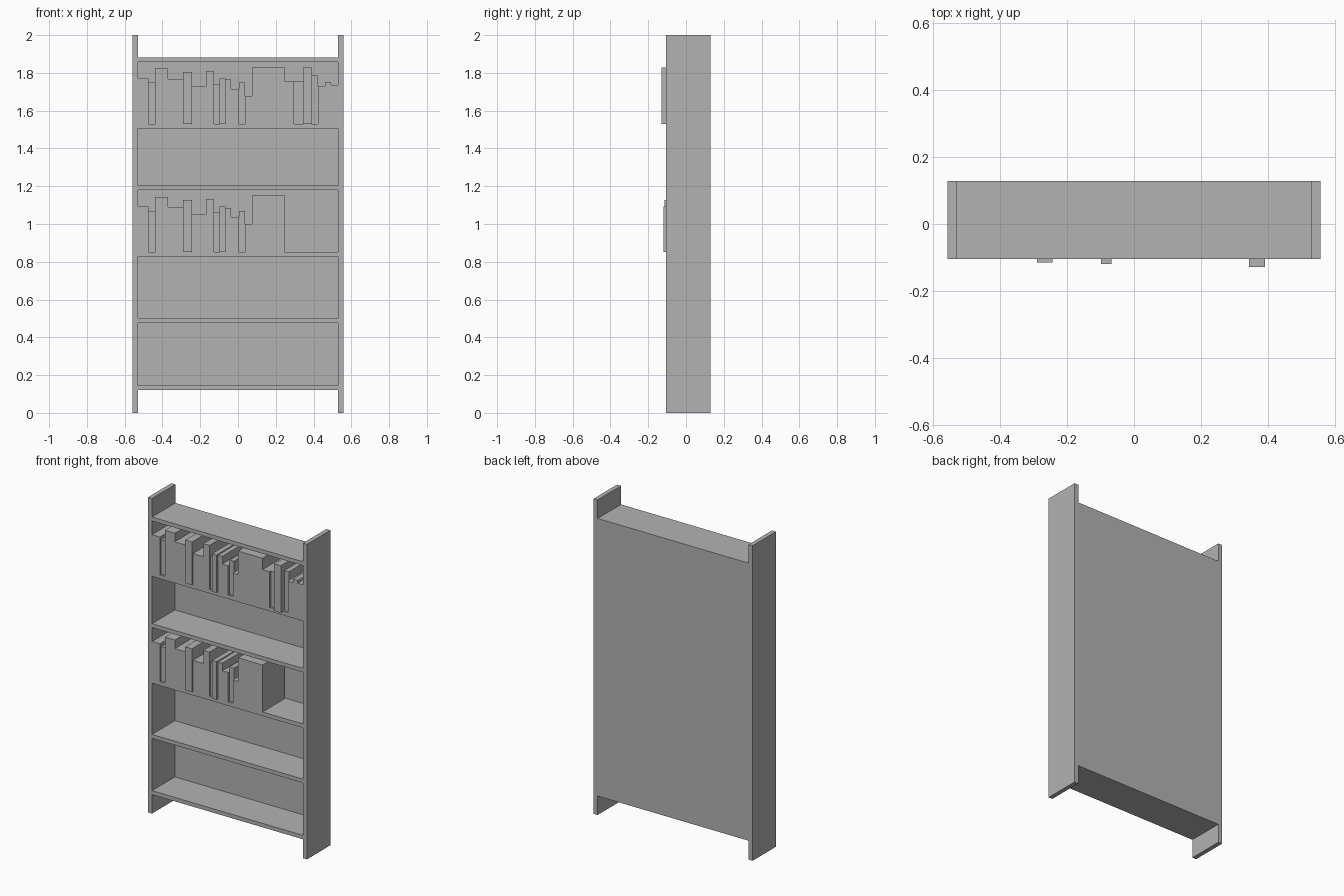
import bpy

if "Cube" in bpy.data.objects:
    bpy.data.objects.remove(bpy.data.objects["Cube"])

FRONT, BACK = -0.105, 0.129
INNER, OUTER = 0.53, 0.558
BOARD = 0.025

grey = bpy.data.materials.new("plain_grey")
grey.diffuse_color = (0.45, 0.45, 0.45, 1)
grey.use_nodes = True
grey.node_tree.nodes["Principled BSDF"].inputs["Base Color"].default_value = grey.diffuse_color


def box(name, x0, x1, y0, y1, z0, z1):
    """Add a box spanning the given limits."""
    bpy.ops.mesh.primitive_cube_add(size=1)
    ob = bpy.context.object
    ob.name = name
    ob.location = ((x0 + x1) / 2, (y0 + y1) / 2, (z0 + z1) / 2)
    ob.scale = (x1 - x0, y1 - y0, z1 - z0)
    bpy.ops.object.transform_apply(location=True, rotation=False, scale=True)
    ob.data.materials.append(grey)
    return ob


# Upright side panels
box("left_side_panel", -OUTER, -INNER, FRONT, BACK, 0, 2)
box("right_side_panel", INNER, OUTER, FRONT, BACK, 0, 2)

# Horizontal boards
for z in (0.12, 0.477, 0.827, 1.18, 1.505, 1.857):
    box("shelf", -INNER, INNER, FRONT, BACK, z, z + BOARD)

# Thin back, flush with the sides
box("back_panel", -INNER, INNER, BACK - 0.005, BACK, 0.12, 1.882)

# Books: right edge, height, how far the spine stands out from the shelf edge
books = [
    (-0.475, 0.24, 0), (-0.44, 0.218, -0.012), (-0.37, 0.292, 0),
    (-0.29, 0.237, 0), (-0.243, 0.274, 0.01), (-0.17, 0.197, 0),
    (-0.127, 0.28, 0), (-0.098, 0.21, -0.012), (-0.067, 0.241, 0.014),
    (-0.037, 0.234, 0), (0.005, 0.186, 0), (0.037, 0.218, -0.012),
    (0.074, 0.147, 0), (0.117, 0.298, 0), (0.16, 0.298, 0),
    (0.203, 0.298, 0), (0.246, 0.298, 0), (0.296, 0.226, 0),
    (0.344, 0.226, -0.012), (0.391, 0.298, 0.024), (0.423, 0.255, -0.012),
    (0.46, 0.2, 0), (0.492, 0.223, 0), (0.53, 0.205, 0),
]


def book_row(name, base, row):
    left = -INNER
    for right, height, out in row:
        box(name, left, right, FRONT - out, 0.115, base, base + height)
        left = right


book_row("upper_book", 1.53, books)
book_row("lower_book", 0.852, books[:17])
